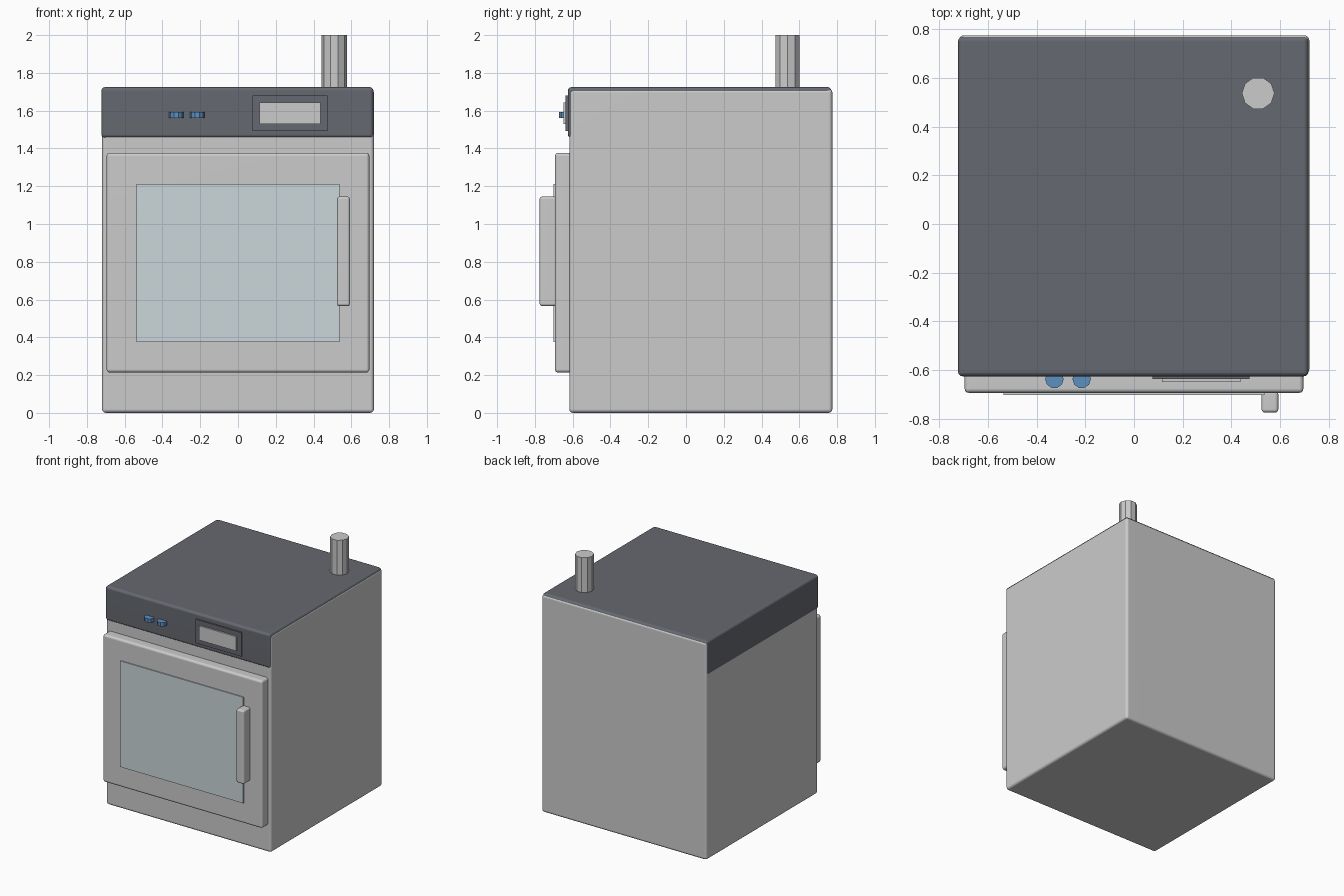
import bpy, bmesh, math
from mathutils import Matrix, Vector

if "Cube" in bpy.data.objects:
    bpy.data.objects.remove(bpy.data.objects["Cube"])


def material(name, rgb):
    m = bpy.data.materials.new(name)
    m.diffuse_color = (*rgb, 1)
    m.use_nodes = True
    m.node_tree.nodes["Principled BSDF"].inputs["Base Color"].default_value = m.diffuse_color
    return m


DARK = material("dark_grey", (0.13, 0.14, 0.16))
GLASS = material("pale_glass", (0.60, 0.68, 0.70))
BLUE = material("blue", (0.11, 0.28, 0.52))
LIGHT = material("light_grey", (0.68, 0.68, 0.70))


def finish(bm, name, mat):
    mesh = bpy.data.meshes.new(name)
    bm.to_mesh(mesh)
    bm.free()
    obj = bpy.data.objects.new(name, mesh)
    bpy.context.collection.objects.link(obj)
    if mat:
        mesh.materials.append(mat)
    return obj


def box(name, lo, hi, bevel=0.0, mat=None):
    """Box between two corners, optionally with rounded edges."""
    lo, hi = Vector(lo), Vector(hi)
    bm = bmesh.new()
    bmesh.ops.create_cube(bm, size=1, matrix=Matrix.Translation((lo + hi) / 2)
                          @ Matrix.Diagonal((*(hi - lo), 1)))
    if bevel:
        bmesh.ops.bevel(bm, geom=bm.edges[:], offset=bevel, segments=3,
                        profile=0.5, affect='EDGES')
        for f in bm.faces:
            f.smooth = True
    obj = finish(bm, name, mat)
    if bevel:
        obj.modifiers.new("flat_sides", 'WEIGHTED_NORMAL')
    return obj


def post(name, x, y, z0, z1, radius, mat=None):
    """Ten-sided upright cylinder with flat facets."""
    bm = bmesh.new()
    m = Matrix.Translation((x, y, (z0 + z1) / 2)) @ Matrix.Rotation(math.pi / 2, 4, 'Z')
    bmesh.ops.create_cone(bm, cap_ends=True, segments=10, radius1=radius,
                          radius2=radius, depth=z1 - z0, matrix=m)
    return finish(bm, name, mat)


# Cabinet and the dark hood that caps it
box("oven_body", (-0.72, -0.618, 0), (0.72, 0.775, 1.715), 0.02)
box("control_hood", (-0.723, -0.626, 1.455), (0.717, 0.77, 1.725), 0.02, DARK)

# Door with window and handle
box("door", (-0.696, -0.694, 0.213), (0.696, -0.58, 1.377), 0.018)
box("door_window", (-0.537, -0.702, 0.376), (0.537, -0.68, 1.212), mat=GLASS)
box("door_handle", (0.524, -0.775, 0.565), (0.593, -0.685, 1.145), 0.014, LIGHT)

# Display
box("display_frame", (0.077, -0.637, 1.492), (0.475, -0.60, 1.68), mat=DARK)
box("display_screen", (0.115, -0.649, 1.53), (0.437, -0.62, 1.643), mat=LIGHT)

# Control knobs
for side, x in (("left", -0.327), ("right", -0.215)):
    post(side + "_knob", x, -0.637, 1.562, 1.592, 0.038, BLUE)

# Exhaust pipe
post("exhaust_pipe", 0.51, 0.537, 1.68, 2.0, 0.067, LIGHT)
